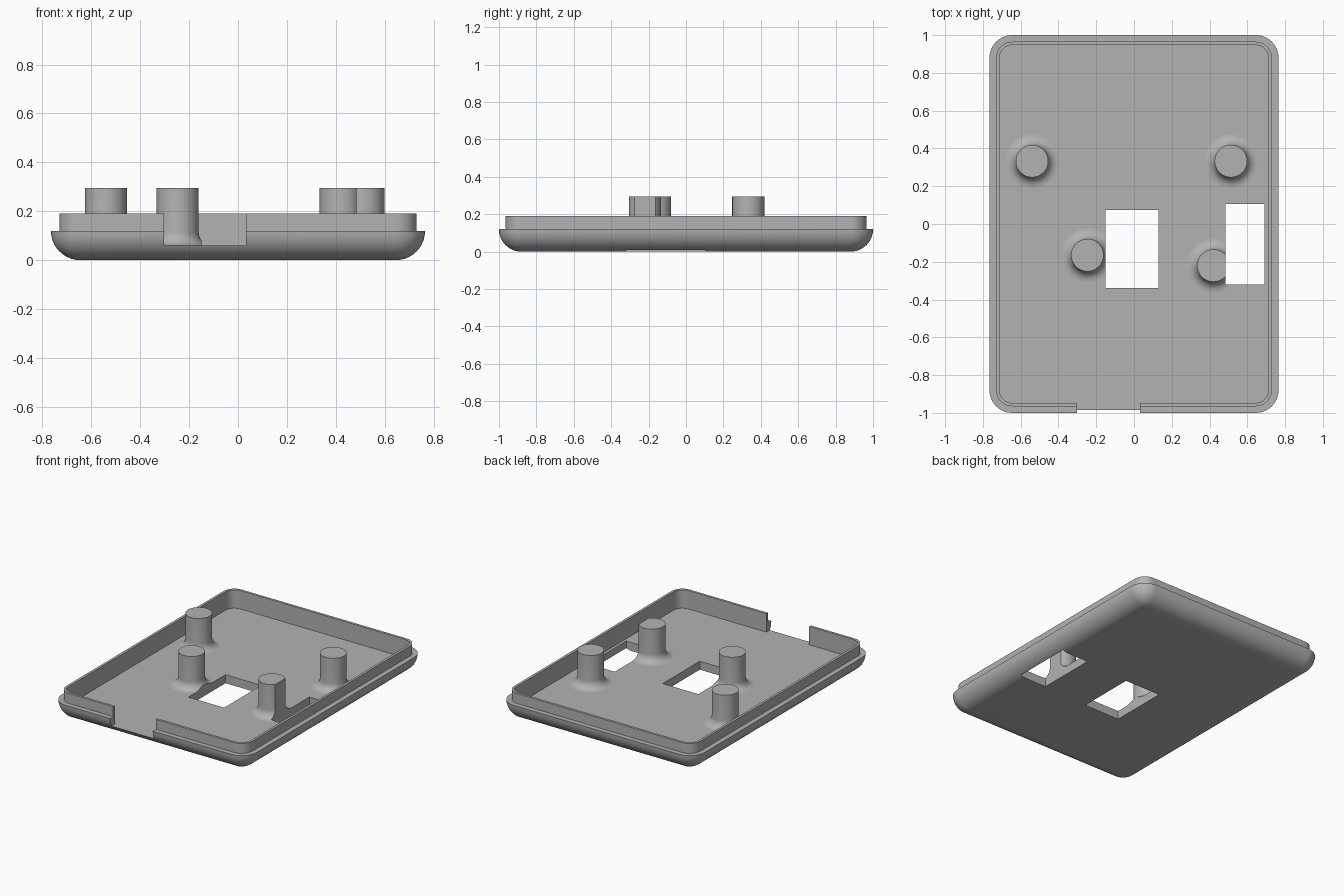
import bpy, bmesh
from math import sin, cos, pi, radians

if "Cube" in bpy.data.objects:
    bpy.data.objects.remove(bpy.data.objects["Cube"], do_unlink=True)

HALF_X, HALF_Y = 0.765, 1.0
ROUND = 0.12      # corner and underside radius
FLOOR = 0.06
RIM = 0.19

grey = bpy.data.materials.new("plastic_grey")
grey.use_nodes = True
colour = (0.45, 0.45, 0.45, 1)
grey.diffuse_color = colour
grey.node_tree.nodes["Principled BSDF"].inputs["Base Color"].default_value = colour


def rounded_rect(inset, z, steps=10):
    """Outline of the case, shrunk by inset, at height z."""
    r = max(ROUND - inset, 0.003)
    cx, cy = HALF_X - inset - r, HALF_Y - inset - r
    points = []
    for quarter, (sx, sy) in enumerate([(1, 1), (-1, 1), (-1, -1), (1, -1)]):
        for i in range(steps + 1):
            a = (quarter + i / steps) * pi / 2
            points.append((sx * cx + r * cos(a), sy * cy + r * sin(a), z))
    return points


def circle(r, z, x, y, sides=48):
    return [(x + r * cos(2 * pi * i / sides), y + r * sin(2 * pi * i / sides), z)
            for i in range(sides)]


def loft(name, rings):
    """Skin a stack of equal-sized rings and cap both ends."""
    bm = bmesh.new()
    loops = [[bm.verts.new(p) for p in ring] for ring in rings]
    for a, b in zip(loops, loops[1:]):
        for i in range(len(a)):
            j = (i + 1) % len(a)
            bm.faces.new((a[i], a[j], b[j], b[i]))
    bm.faces.new(loops[0][::-1])
    bm.faces.new(loops[-1])
    bmesh.ops.recalc_face_normals(bm, faces=bm.faces)
    mesh = bpy.data.meshes.new(name)
    bm.to_mesh(mesh)
    bm.free()
    obj = bpy.data.objects.new(name, mesh)
    bpy.context.collection.objects.link(obj)
    mesh.materials.append(grey)
    return obj


def box(name, x0, x1, y0, y1, z0, z1):
    return loft(name, [[(x0, y0, z), (x1, y0, z), (x1, y1, z), (x0, y1, z)]
                       for z in (z0, z1)])


def finish(obj, cutters):
    """Cut the openings, then smooth the curved faces."""
    bpy.ops.object.select_all(action='DESELECT')
    obj.select_set(True)
    bpy.context.view_layer.objects.active = obj
    for cutter in cutters:
        mod = obj.modifiers.new("opening", 'BOOLEAN')
        mod.operation, mod.solver, mod.object = 'DIFFERENCE', 'EXACT', cutter
        bpy.ops.object.modifier_apply(modifier=mod.name)
    bpy.ops.object.shade_smooth_by_angle(angle=radians(30))


# Case shell: rounded underside, ledge, thin raised lip, hollow inside
profile = []
for i in range(11):
    a = i / 10 * pi / 2
    profile.append((ROUND * (1 - sin(a)), ROUND * (1 - cos(a))))
profile += [(0.035, ROUND), (0.035, RIM), (0.053, RIM), (0.053, FLOOR)]
case = loft("case_shell", [rounded_rect(inset, z) for inset, z in profile])

# Openings in the floor and the front wall
center_hole = box("center_window_cutter", -0.15, 0.13, -0.34, 0.075, -0.1, 0.5)
side_hole = box("side_window_cutter", 0.485, 0.692, -0.32, 0.105, -0.1, 0.5)
notch = box("front_notch_cutter", -0.302, 0.032, -1.1, -0.9, FLOOR, 0.5)
windows = [center_hole, side_hole]
finish(case, windows + [notch])

# Standing posts with flared bases
FLARE, POST_R, POST_TOP = 0.055, 0.086, 0.295
posts = {"back_right_post": (-0.54, 0.333), "back_left_post": (0.513, 0.333),
         "front_right_post": (-0.247, -0.165), "front_left_post": (0.42, -0.22)}
for name, (x, y) in posts.items():
    rings = []
    for i in range(9):
        a = i / 8 * pi / 2
        rings.append(circle(POST_R + FLARE * (1 - sin(a)),
                            FLOOR + FLARE * (1 - cos(a)), x, y))
    rings.append(circle(POST_R, POST_TOP, x, y))
    finish(loft(name, rings), windows if name.startswith("front") else [])

for cutter in windows + [notch]:
    bpy.data.objects.remove(cutter, do_unlink=True)
